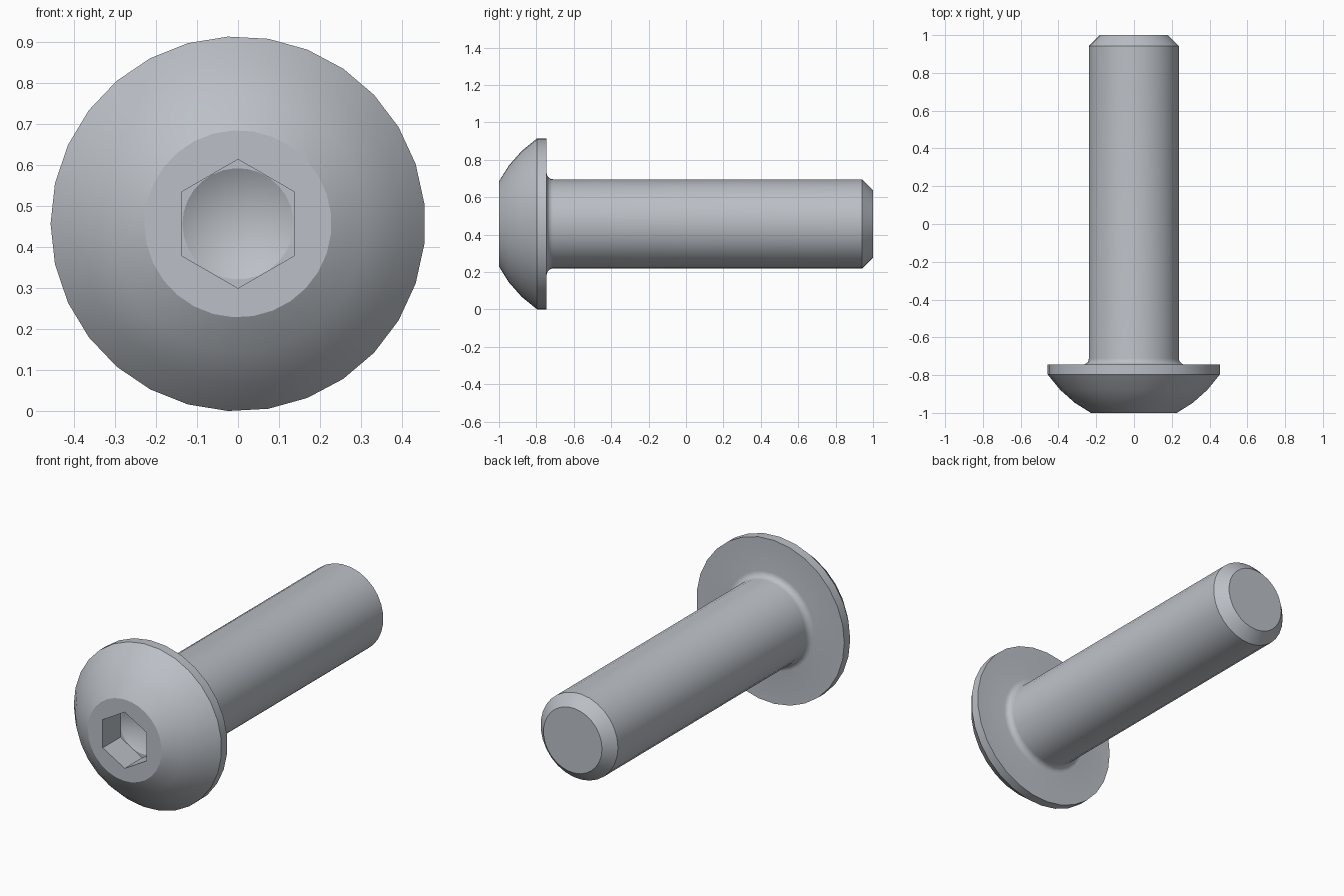
import bpy, bmesh, math

if "Cube" in bpy.data.objects:
    bpy.data.objects.remove(bpy.data.objects["Cube"])

SIDES = 29          # segments around the screw
ZC = 0.457          # height of the screw axis

steel = bpy.data.materials.new("steel grey")
steel.diffuse_color = (0.50, 0.53, 0.57, 1)
steel.use_nodes = True
steel.node_tree.nodes["Principled BSDF"].inputs["Base Color"].default_value = steel.diffuse_color

bm = bmesh.new()


def ring(radius, y, count=SIDES, start=math.pi):
    """Circle of vertices around the screw axis."""
    step = 2 * math.pi / count
    return [bm.verts.new((radius * math.cos(start + i * step), y,
                          ZC + radius * math.sin(start + i * step)))
            for i in range(count)]


def bridge(a, b):
    n = len(a)
    for i in range(n):
        j = (i + 1) % n
        bm.faces.new((a[i], a[j], b[j], b[i]))


def loop_edges(loop):
    return [bm.edges.get((v, loop[i - 1])) or bm.edges.new((v, loop[i - 1]))
            for i, v in enumerate(loop)]


def flat_annulus(outer, inner):
    bmesh.ops.triangle_fill(bm, use_beauty=True, normal=(0, -1, 0),
                            edges=loop_edges(outer) + loop_edges(inner))


# Outer profile (radius, y): dome, rim, fillet under the head, shank, chamfer
profile = [(0.228, -1.0), (0.313, -0.947), (0.391, -0.878), (0.457, -0.797),
           (0.457, -0.745)]
FR = 0.034
for i in range(6):
    a = math.radians(90 * i / 5)
    profile.append((0.239 + FR * (1 - math.sin(a)), -0.745 + FR * (1 - math.cos(a))))
profile += [(0.239, 0.942), (0.181, 1.0)]

rings = [ring(r, y) for r, y in profile]
for a, b in zip(rings, rings[1:]):
    bridge(a, b)
bm.faces.new(rings[-1])

# Hex socket with a drilled conical bottom
DEPTH = 0.155
hex_top = ring(0.157, -1.0, 6, math.pi / 2)
hex_low = ring(0.157, -1.0 + DEPTH, 6, math.pi / 2)
drill = ring(0.1355, -1.0 + DEPTH)
flat_annulus(rings[0], hex_top)
bridge(hex_top, hex_low)
flat_annulus(hex_low, drill)
tip = bm.verts.new((0, -1.0 + DEPTH + 0.079, ZC))
for i, v in enumerate(drill):
    bm.faces.new((drill[i - 1], v, tip))

bmesh.ops.recalc_face_normals(bm, faces=bm.faces[:])
mesh = bpy.data.meshes.new("button_head_screw")
bm.to_mesh(mesh)
bm.free()
mesh.materials.append(steel)
screw = bpy.data.objects.new("button_head_screw", mesh)
bpy.context.collection.objects.link(screw)

# Smooth round surfaces, crisp edges
bpy.context.view_layer.objects.active = screw
screw.select_set(True)
bpy.ops.object.shade_smooth_by_angle(angle=math.radians(25))
